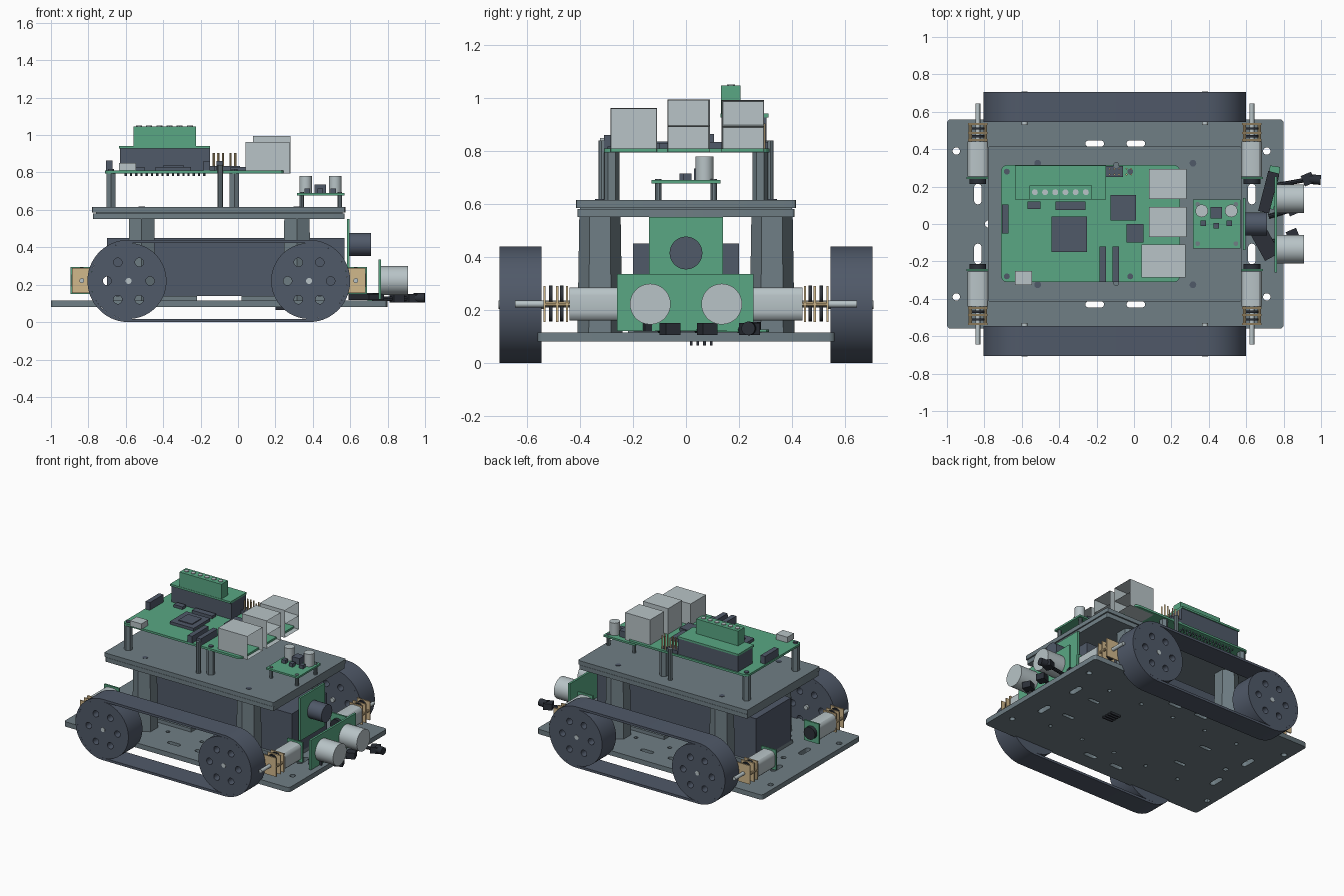
import bpy, bmesh, math
from mathutils import Matrix, Vector

if "Cube" in bpy.data.objects:
    bpy.data.objects.remove(bpy.data.objects["Cube"])


def mat(name, r, g, b):
    m = bpy.data.materials.new(name)
    m.diffuse_color = (r, g, b, 1)
    m.use_nodes = True
    m.node_tree.nodes["Principled BSDF"].inputs["Base Color"].default_value = m.diffuse_color
    return m


GREY = mat("plate grey", 0.16, 0.21, 0.235)
DARK = mat("dark slate", 0.08, 0.10, 0.14)
GREEN = mat("board green", 0.10, 0.39, 0.23)
LIGHT = mat("light metal", 0.48, 0.55, 0.57)
TAN = mat("brass tan", 0.64, 0.48, 0.26)
BLACK = mat("black plastic", 0.025, 0.03, 0.04)


def finish(bm, name, m):
    bmesh.ops.recalc_face_normals(bm, faces=bm.faces)
    me = bpy.data.meshes.new(name)
    bm.to_mesh(me)
    bm.free()
    me.materials.append(m)
    ob = bpy.data.objects.new(name, me)
    bpy.context.collection.objects.link(ob)
    return ob


def box(name, m, x, y, z, rot=0):
    """Box from (min, max) pairs, turned about its own upright axis."""
    bm = bmesh.new()
    bmesh.ops.create_cube(bm, size=1)
    size = Vector((x[1] - x[0], y[1] - y[0], z[1] - z[0]))
    bmesh.ops.scale(bm, vec=size, verts=bm.verts)
    ob = finish(bm, name, m)
    ob.location = (sum(x) / 2, sum(y) / 2, sum(z) / 2)
    ob.rotation_euler.z = rot
    return ob


def rod(name, m, a, b, r, n=24, r2=None):
    """Cylinder or cone between two points."""
    a, b = Vector(a), Vector(b)
    d = b - a
    bm = bmesh.new()
    bmesh.ops.create_cone(bm, cap_ends=True, segments=n, radius1=r,
                          radius2=r if r2 is None else r2, depth=d.length)
    turn = d.to_track_quat('Z', 'Y').to_matrix().to_4x4()
    bm.transform(Matrix.Translation((a + b) / 2) @ turn)
    return finish(bm, name, m)


def stadium(x, y, hx, hy, n=24):
    """Rounded slot outline; equal half sizes give a circle."""
    r = min(hx, hy)
    pts = []
    for i in range(n):
        t = 2 * math.pi * (i + 0.5) / n
        c, s = math.cos(t), math.sin(t)
        pts.append((x + r * c + math.copysign(hx - r, c),
                    y + r * s + math.copysign(hy - r, s)))
    return pts


def rrect(x0, x1, y0, y1, r):
    pts = []
    for cx, cy, q in ((x1 - r, y1 - r, 0), (x0 + r, y1 - r, 1),
                      (x0 + r, y0 + r, 2), (x1 - r, y0 + r, 3)):
        for i in range(4):
            t = math.pi / 2 * (q + i / 3)
            pts.append((cx + r * math.cos(t), cy + r * math.sin(t)))
    return pts


def sheet(name, m, outlines, lo, hi, upright=False):
    """Flat sheet with holes between lo and hi along z (or y if upright)."""
    cu = bpy.data.curves.new(name, 'CURVE')
    cu.dimensions = '2D'
    cu.fill_mode = 'BOTH'
    cu.extrude = (hi - lo) / 2
    for pts in outlines:
        sp = cu.splines.new('POLY')
        sp.points.add(len(pts) - 1)
        sp.use_cyclic_u = True
        for p, (x, y) in zip(sp.points, pts):
            p.co = (x, y, 0, 1)
    tmp = bpy.data.objects.new(name + "_tmp", cu)
    bpy.context.collection.objects.link(tmp)
    dg = bpy.context.evaluated_depsgraph_get()
    me = bpy.data.meshes.new_from_object(tmp.evaluated_get(dg))
    bm = bmesh.new()
    bm.from_mesh(me)
    bpy.data.objects.remove(tmp)
    bpy.data.meshes.remove(me)
    bmesh.ops.remove_doubles(bm, verts=bm.verts, dist=1e-5)
    mid = (lo + hi) / 2
    if upright:
        bm.transform(Matrix.Translation((0, mid, 0)) @ Matrix.Rotation(math.pi / 2, 4, 'X'))
    else:
        bm.transform(Matrix.Translation((0, 0, mid)))
    return finish(bm, name, m)


# Base plate with slots and screw holes
outl = [rrect(-1, 0.8, -0.56, 0.56, 0.02)]
for s in (-1, 1):
    outl += [stadium(x, s * 0.43, 0.05, 0.016) for x in (-0.21, 0.01)]
    outl += [stadium(x, s * 0.39, 0.02, 0.02, 12) for x in (-0.95, 0.71)]
    outl += [stadium(x, s * 0.16, 0.02, 0.055) for x in (-0.835, 0.63)]
    outl += [stadium(x, s * 0.3, 0.014, 0.014, 12) for x in (-0.62, -0.35, -0.08, 0.19, 0.46)]
    outl += [stadium(x, s * 0.13, 0.045, 0.013) for x in (-0.5, 0.45)]
outl.append(stadium(-0.78, 0, 0.018, 0.018, 12))
sheet("base_plate", GREY, outl, 0.08, 0.115)
for i in range(4):
    box("underside_pin_row", BLACK, (0.2, 0.28), (0.015 + 0.025 * i, 0.025 + 0.025 * i), (0.065, 0.08))

# Battery box on two feet
box("battery_box", DARK, (-0.7, 0.57), (-0.2, 0.2), (0.14, 0.45))
box("battery_foot", GREY, (-0.7, -0.22), (-0.22, 0.22), (0.115, 0.14))
box("battery_foot", GREY, (0.02, 0.57), (-0.22, 0.22), (0.115, 0.14))

# Tracks and wheels
for s in (-1, 1):
    lo, hi = sorted((s * 0.545, s * 0.705))
    sheet("track_belt", DARK, [stadium(-0.1025, 0.22, 0.7025, 0.22, 64),
                               stadium(-0.1025, 0.22, 0.6855, 0.203, 64)], lo, hi, True)
    for cx in (-0.585, 0.38):
        holes = [stadium(cx + 0.115 * math.cos(k * math.pi / 3),
                         0.22 + 0.115 * math.sin(k * math.pi / 3), 0.023, 0.023, 16) for k in range(6)]
        sheet("wheel", DARK, [stadium(cx, 0.22, 0.203, 0.203, 48)] + holes, lo, hi, True)
        rod("wheel_hub_pin", LIGHT, (cx, s * 0.53, 0.22), (cx, s * 0.708, 0.22), 0.016, 16)

# Gear motors
for cx in (-0.835, 0.63):
    for s in (-1, 1):
        can = sheet("motor_can", LIGHT, [rrect(cx - 0.054, cx + 0.054, 0.16, 0.285, 0.03)],
                    *sorted((s * 0.255, s * 0.44)), True)
        for y in (0.445, 0.482, 0.53):
            box("gearbox_plate", TAN, (cx - 0.052, cx + 0.052), sorted((s * y, s * (y + 0.009))), (0.155, 0.29))
        for y in (0.463, 0.505):
            for dz, r in ((0.035, 0.035), (-0.035, 0.03)):
                rod("motor_gear", BLACK, (cx, s * y, 0.222 + dz), (cx, s * (y + 0.012), 0.222 + dz), r, 20)
        for dx in (-0.04, 0.04):
            rod("gearbox_spacer", TAN, (cx + dx, s * 0.44, 0.222), (cx + dx, s * 0.535, 0.222), 0.009, 10)
        rod("motor_shaft", LIGHT, (cx, s * 0.44, 0.222), (cx, s * 0.645, 0.222), 0.013, 16)
        box("encoder_board", GREEN, (cx - 0.06, cx + 0.06), sorted((s * 0.24, s * 0.252)), (0.15, 0.295))
        rod("encoder_disc", BLACK, (cx, s * 0.215, 0.222), (cx, s * 0.24, 0.222), 0.045)

# Deck posts and double upper deck
deck_holes = [(x, y) for x in (-0.515, 0.315) for y in (-0.325, 0.325)]
for x, y in deck_holes:
    rod("deck_post", GREY, (x, y, 0.115), (x, y, 0.555), 0.085, 6, 0.078)
    rod("deck_screw", DARK, (x, y, 0.61), (x, y, 0.618), 0.018, 16)
for lo, hi, e in ((0.55, 0.581, 0), (0.585, 0.615, 0.005)):
    sheet("upper_deck", GREY, [rrect(-0.775 - e, 0.57 + e, -0.41 - e, 0.41 + e, 0.01)], lo, hi)
box("deck_spacer", GREY, (-0.76, 0.56), (-0.4, 0.4), (0.58, 0.586))

# Camera board with lens
box("camera_board", GREEN, (0.583, 0.597), (-0.14, 0.14), (0.24, 0.55))
rod("camera_lens", DARK, (0.597, 0, 0.415), (0.71, 0, 0.415), 0.062, 32)

# Distance sensor
box("distance_board", GREEN, (0.75, 0.765), (-0.26, 0.255), (0.12, 0.335))
for s in (-1, 1):
    rod("distance_eye", LIGHT, (0.765, s * 0.135, 0.222), (0.908, s * 0.135, 0.222), 0.077, 36)

# Line sensor strip with plugs
box("line_sensor_board", GREEN, (0.71, 0.765), (0.08, 0.31), (0.116, 0.126), -0.15)
box("sensor_plug", BLACK, (0.64, 0.73), (-0.19, 0.04), (0.118, 0.15), 0.5)
box("sensor_plug", BLACK, (0.69, 0.75), (0.06, 0.28), (0.12, 0.155), -0.25)
for y, x1 in ((0.24, 0.94), (0.08, 0.86), (-0.06, 0.86)):
    rod("sensor_arm", BLACK, (0.72, y - 0.04, 0.125), (x1, y, 0.125), 0.012, 8)
    box("sensor_tip", BLACK, (x1 - 0.04, x1 + 0.02), (y - 0.03, y + 0.03), (0.105, 0.15), 0.4)
rod("sensor_bulb", BLACK, (0.94, 0.24, 0.13), (0.998, 0.235, 0.13), 0.026, 16)

# Main board on standoffs
Z = 0.81
mount = [(x, y) for x in (-0.68, -0.02) for y in (-0.28, 0.28)]
sheet("main_board", GREEN, [rrect(-0.71, 0.245, -0.31, 0.315, 0.03)], 0.795, Z)
for x, y in mount:
    rod("board_standoff", GREY, (x, y, 0.615), (x, y, 0.795), 0.028, 6)
    rod("board_screw", DARK, (x, y, Z), (x, y, Z + 0.008), 0.016, 12)
for s in (-1, 1):
    rod("board_clip_rod", GREY, (-0.095, s * 0.315, 0.615), (-0.095, s * 0.315, 0.84), 0.016, 10)

# Ports open towards the right end
for name, x, y, top, rows in (("network_port", (0.04, 0.275), (-0.285, -0.11), 0.963, 1),
                              ("twin_port", (0.08, 0.28), (-0.07, 0.09), 0.995, 2),
                              ("twin_port", (0.08, 0.28), (0.135, 0.295), 0.992, 2)):
    h = (top - 0.795) / rows
    for k in range(rows):
        ob = box(name, LIGHT, x, y, (0.795 + k * h, 0.795 + (k + 1) * h))
        bm = bmesh.new()
        bm.from_mesh(ob.data)
        end = [f for f in bm.faces if f.normal.x > 0.9]
        bmesh.ops.inset_region(bm, faces=end, thickness=0.006)
        bmesh.ops.translate(bm, vec=(-0.12, 0, 0), verts=end[0].verts)
        bm.to_mesh(ob.data)
        bm.free()

# Chips and connectors
for name, x, y, h in (("processor", (-0.44, -0.25), (-0.15, 0.04), 0.02),
                      ("processor_cap", (-0.40, -0.29), (-0.11, 0.0), 0.026),
                      ("memory_chip", (-0.125, 0.01), (0.02, 0.155), 0.025),
                      ("power_chip", (-0.04, 0.05), (-0.1, 0.0), 0.02),
                      ("small_chip", (-0.57, -0.5), (0.08, 0.12), 0.02),
                      ("small_chip", (-0.42, -0.26), (0.075, 0.12), 0.02),
                      ("display_socket", (-0.705, -0.67), (-0.05, 0.105), 0.055),
                      ("ribbon_socket", (-0.185, -0.15), (-0.31, -0.12), 0.05),
                      ("ribbon_socket", (-0.115, -0.08), (-0.31, -0.12), 0.05),
                      ("pin_base", (-0.15, -0.06), (0.25, 0.31), 0.025)):
    box(name, DARK, x, y, (Z, Z + h))
box("power_port", LIGHT, (-0.635, -0.545), (-0.325, -0.25), (Z, 0.85))
for x in (-0.13, -0.105, -0.08, -0.04, -0.015):
    for y in (0.265, 0.295):
        rod("header_pin", TAN, (x, y, Z), (x, y, 0.905), 0.006, 4)
for i in range(16):
    for y in (0.26, 0.285):
        rod("solder_pin", DARK, (-0.6 + i * 0.028, y, 0.782), (-0.6 + i * 0.028, y, 0.796), 0.006, 4)

# Add-on board with terminal block
box("header_block", DARK, (-0.63, -0.15), (0.14, 0.305), (Z, 0.927))
box("addon_board", GREEN, (-0.635, -0.15), (0.13, 0.312), (0.927, 0.941))
box("terminal_block", GREEN, (-0.56, -0.225), (0.132, 0.205), (0.941, 1.047))
for i in range(6):
    x = -0.53 + i * 0.0545
    rod("terminal_screw", LIGHT, (x, 0.17, 1.04), (x, 0.17, 1.052), 0.016, 12)

# Small regulator board
box("small_board", GREEN, (0.315, 0.57), (-0.13, 0.13), (0.677, 0.69))
for x in (0.34, 0.545):
    for y in (-0.105, 0.105):
        rod("small_board_leg", GREY, (x, y, 0.615), (x, y, 0.695), 0.013, 10)
for x in (0.362, 0.52):
    rod("capacitor", LIGHT, (x, 0.07, 0.69), (x, 0.07, 0.78), 0.034, 24)
box("regulator_chip", DARK, (0.41, 0.47), (0.03, 0.09), (0.69, 0.735))
for x, y in ((0.37, 0.005), (0.44, -0.01), (0.51, 0.005)):
    box("regulator_part", DARK, (x - 0.015, x + 0.015), (y - 0.015, y + 0.015), (0.69, 0.715))

# Smooth the round parts and keep the edges sharp
for ob in bpy.context.scene.objects:
    ob.select_set(True)
    bpy.context.view_layer.objects.active = ob
bpy.ops.object.shade_smooth_by_angle()
